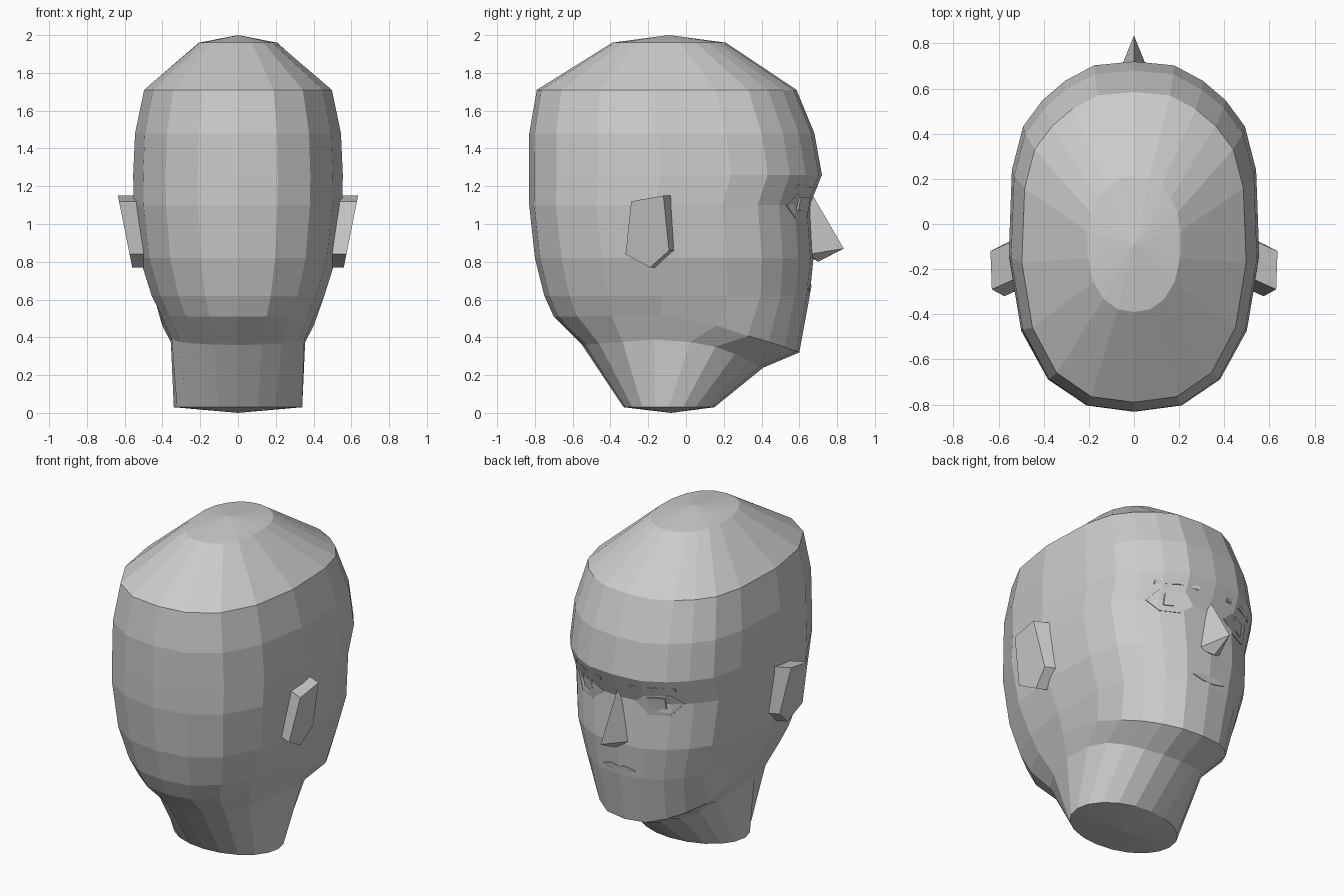
import bpy, bmesh
from mathutils import Vector
from mathutils.bvhtree import BVHTree

cube = bpy.data.objects.get("Cube")
if cube:
    bpy.data.objects.remove(cube)

clay = bpy.data.materials.new("light grey clay")
clay.use_nodes = True
GREY = (0.6, 0.6, 0.6, 1)
clay.diffuse_color = GREY
clay.node_tree.nodes["Principled BSDF"].inputs["Base Color"].default_value = GREY


def make(name, bm):
    """Turn a bmesh into a flat shaded object."""
    bmesh.ops.recalc_face_normals(bm, faces=bm.faces)
    mesh = bpy.data.meshes.new(name)
    bm.to_mesh(mesh)
    mesh.materials.append(clay)
    obj = bpy.data.objects.new(name, mesh)
    bpy.context.collection.objects.link(obj)
    return obj


def bridge(bm, a, b):
    for i in range(len(a)):
        j = (i + 1) % len(a)
        bm.faces.new((a[i], a[j], b[j], b[i]))


# Half outline of the skull from back to face: (width, depth) fractions
SKULL = [(0, 0), (.38, .018), (.69, .095), (.905, .24), (1, .45), (.975, .69),
         (.885, .815), (.73, .89), (.55, .945), (.32, .989), (0, 1)]
# Half outline of an even oval
OVAL = [(0, 0), (.31, .024), (.59, .095), (.81, .206), (.95, .345), (1, .5),
        (.95, .655), (.81, .794), (.59, .905), (.31, .976), (0, 1)]


def height(curve, y):
    """Interpolate z along a list of (y, z) pairs."""
    for (y0, z0), (y1, z1) in zip(curve, curve[1:]):
        if y <= y1:
            return z0 + (z1 - z0) * max(0, y - y0) / (y1 - y0)
    return curve[-1][1]


def ring(bm, half_width, back, front, level, oval=0):
    """Closed loop; level is a height or a (y, z) curve."""
    half = []
    for (w, t), (ow, ot) in zip(SKULL, OVAL):
        x = half_width * (w + (ow - w) * oval)
        y = back + (front - back) * (t + (ot - t) * oval)
        z = height(level, y) if isinstance(level, list) else level
        half.append((x, y, z))
    other = [(-x, y, z) for x, y, z in half[-2:0:-1]]
    return [bm.verts.new(p) for p in half + other]


# Head and neck
JAW = [(-.7, .51), (0, .52), (.25, .43), (.46, .37), (.6, .32)]
NECK = [(-.55, .36), (-.15, .39), (.07, .37), (.2, .34), (.41, .24)]
bm = bmesh.new()
rings = [ring(bm, *r) for r in (
    (.21, -.39, .21, 1.96, .5),
    (.497, -.79, .585, 1.71),
    (.545, -.83, .68, 1.48),
    (.555, -.832, .72, 1.26),
    (.552, -.83, .655, 1.1),
    (.52, -.8, .675, .82),
    (.457, -.75, .655, .62),
    (.41, -.7, .6, JAW, .15),
    (.36, -.55, .41, NECK, .5),
    (.34, -.33, .15, .03, 1))]
for a, b in zip(rings, rings[1:]):
    bridge(bm, a, b)
for loop, tip in ((rings[0], (0, -.09, 2)), (rings[-1], (0, -.08, 0))):
    v = bm.verts.new(tip)
    for i in range(len(loop)):
        bm.faces.new((loop[i], loop[(i + 1) % len(loop)], v))
make("head", bm)
surface = BVHTree.FromBMesh(bm)

# Nose
bm = bmesh.new()
bmesh.ops.convex_hull(bm, input=[bm.verts.new(p) for p in (
    (0, .66, 1.17), (0, .835, .87), (0, .7, .8),
    (.075, .65, .84), (-.075, .65, .84), (0, .62, .85))])
make("nose", bm)


def plate(name, points, lift, side=1):
    """Thin plate laid on the face; points are (x, z)."""
    bm = bmesh.new()
    outer, inner = [], []
    for x, z in points:
        hit = surface.ray_cast(Vector((side * x, 2, z)), Vector((0, -1, 0)))[0]
        outer.append(bm.verts.new(hit + Vector((0, lift, 0))))
        inner.append(bm.verts.new(hit - Vector((0, .002, 0))))
    bridge(bm, outer, inner)
    bm.faces.new(outer)
    bm.faces.new(inner)
    make(name, bm)


# Ears, eyes and brows, mirrored
EAR = [(-.29, 1.12), (-.12, 1.15), (-.09, .86), (-.19, .77), (-.32, .84)]
EYE = [(.11, 1.1), (.17, 1.15), (.31, 1.16), (.36, 1.1), (.3, 1.03), (.19, 1.03)]
IRIS = [(.19, 1.07), (.19, 1.14), (.28, 1.14), (.28, 1.07)]
BROW = [(.1, 1.19), (.1, 1.21), (.22, 1.215), (.34, 1.21), (.34, 1.19), (.22, 1.195)]
for label, s in (("left", 1), ("right", -1)):
    bm = bmesh.new()
    outer, inner = [], []
    for y, z in EAR:
        x = .56 + (z - .77) * .2
        outer.append(bm.verts.new((s * x, y, z)))
        inner.append(bm.verts.new((s * (x - .11), y + .05, z)))
    bridge(bm, outer, inner)
    bm.faces.new(outer)
    bm.faces.new(inner)
    make(label + "_ear", bm)
    plate(label + "_eye", EYE, .004, s)
    plate(label + "_iris", IRIS, .007, s)
    plate(label + "_brow", BROW, .007, s)

# Mouth
plate("mouth", [(-.11, .66), (-.05, .68), (0, .672), (.05, .68),
                (.11, .66), (.04, .64), (-.04, .64)], .005)
